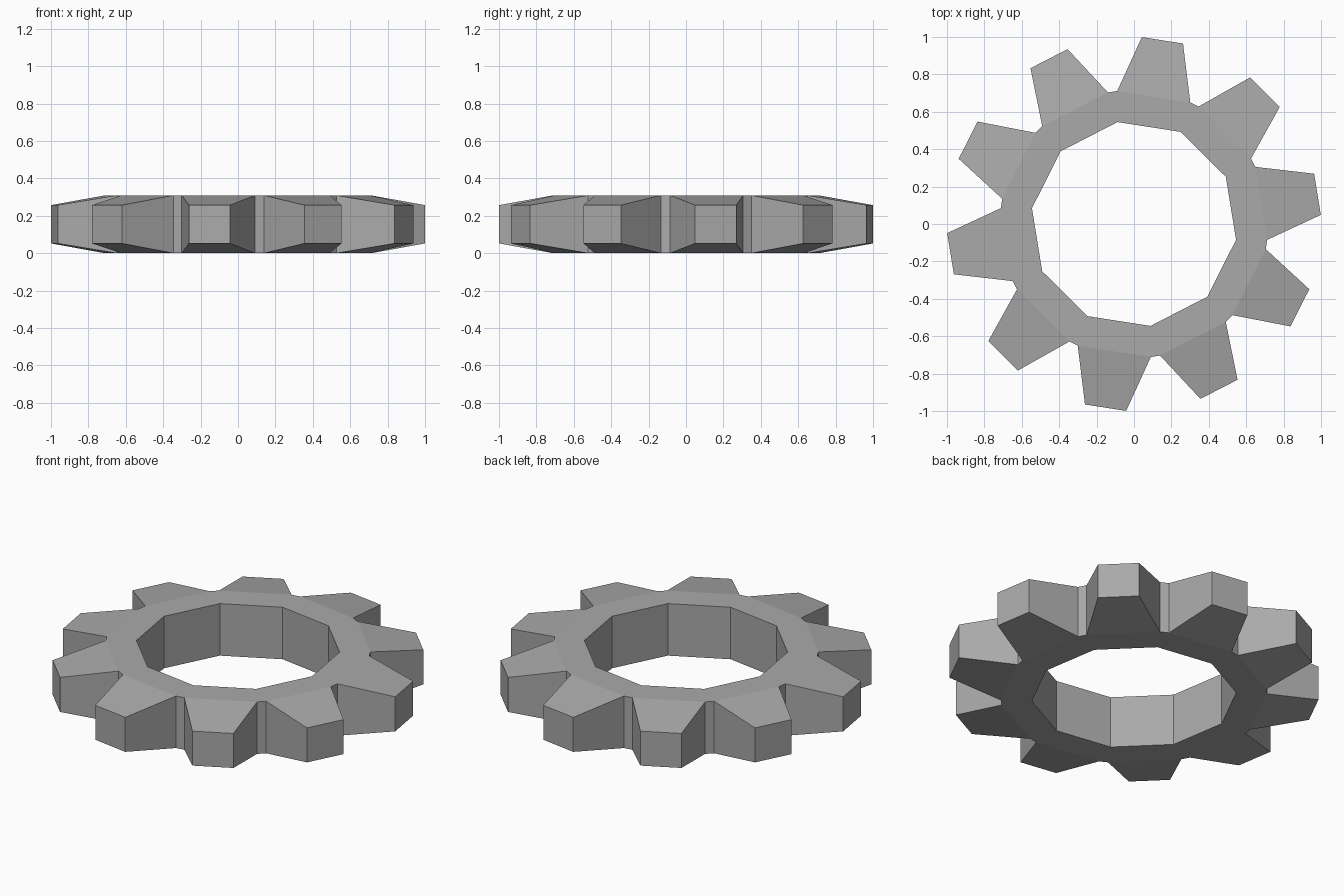
import bpy, bmesh, math

if "Cube" in bpy.data.objects:
    bpy.data.objects.remove(bpy.data.objects["Cube"])

TEETH = 10
STEP = 2 * math.pi / TEETH
PHASE = math.radians(9.2)       # angle of the first tooth
R_HOLE, R_ROOT, R_TIP = 0.552, 0.717, 1.0
HALF_ROOT, HALF_TIP = math.radians(16), math.radians(6.4)
HEIGHT, CHAMFER = 0.309, 0.052

bm = bmesh.new()


def column(radius, angle, inset=0.0):
    """Bottom and top vertex at a polar position."""
    x, y = radius * math.cos(angle), radius * math.sin(angle)
    return bm.verts.new((x, y, inset)), bm.verts.new((x, y, HEIGHT - inset))


def wall(a, b):
    bm.faces.new((a[0], b[0], b[1], a[1]))


# Vertex columns for each tooth: hole corner, two roots, two tips
sectors = []
for i in range(TEETH):
    c = PHASE + i * STEP
    sectors.append((column(R_HOLE, c - STEP / 2),
                    column(R_ROOT, c - HALF_ROOT),
                    column(R_TIP, c - HALF_TIP, CHAMFER),
                    column(R_TIP, c + HALF_TIP, CHAMFER),
                    column(R_ROOT, c + HALF_ROOT)))

for i, (hole, root_a, tip_a, tip_b, root_b) in enumerate(sectors):
    next_hole, next_root = sectors[(i + 1) % TEETH][:2]
    # Tooth flanks, tip and the narrow gap to the next tooth
    for a, b in ((root_a, tip_a), (tip_a, tip_b), (tip_b, root_b), (root_b, next_root)):
        wall(a, b)
    # Hole wall
    wall(next_hole, hole)
    # Flat ring and sloped tooth faces, below and above
    for s in (0, 1):
        bm.faces.new((hole[s], root_a[s], root_b[s], next_hole[s]))
        bm.faces.new((next_hole[s], root_b[s], next_root[s]))
        bm.faces.new((root_a[s], tip_a[s], tip_b[s], root_b[s]))

bmesh.ops.recalc_face_normals(bm, faces=bm.faces)
mesh = bpy.data.meshes.new("gear_ring")
bm.to_mesh(mesh)
bm.free()

# Plain grey metal
grey = bpy.data.materials.new("grey")
grey.diffuse_color = (0.4, 0.4, 0.4, 1)
grey.use_nodes = True
grey.node_tree.nodes["Principled BSDF"].inputs["Base Color"].default_value = grey.diffuse_color
mesh.materials.append(grey)

gear = bpy.data.objects.new("gear_ring", mesh)
bpy.context.collection.objects.link(gear)
